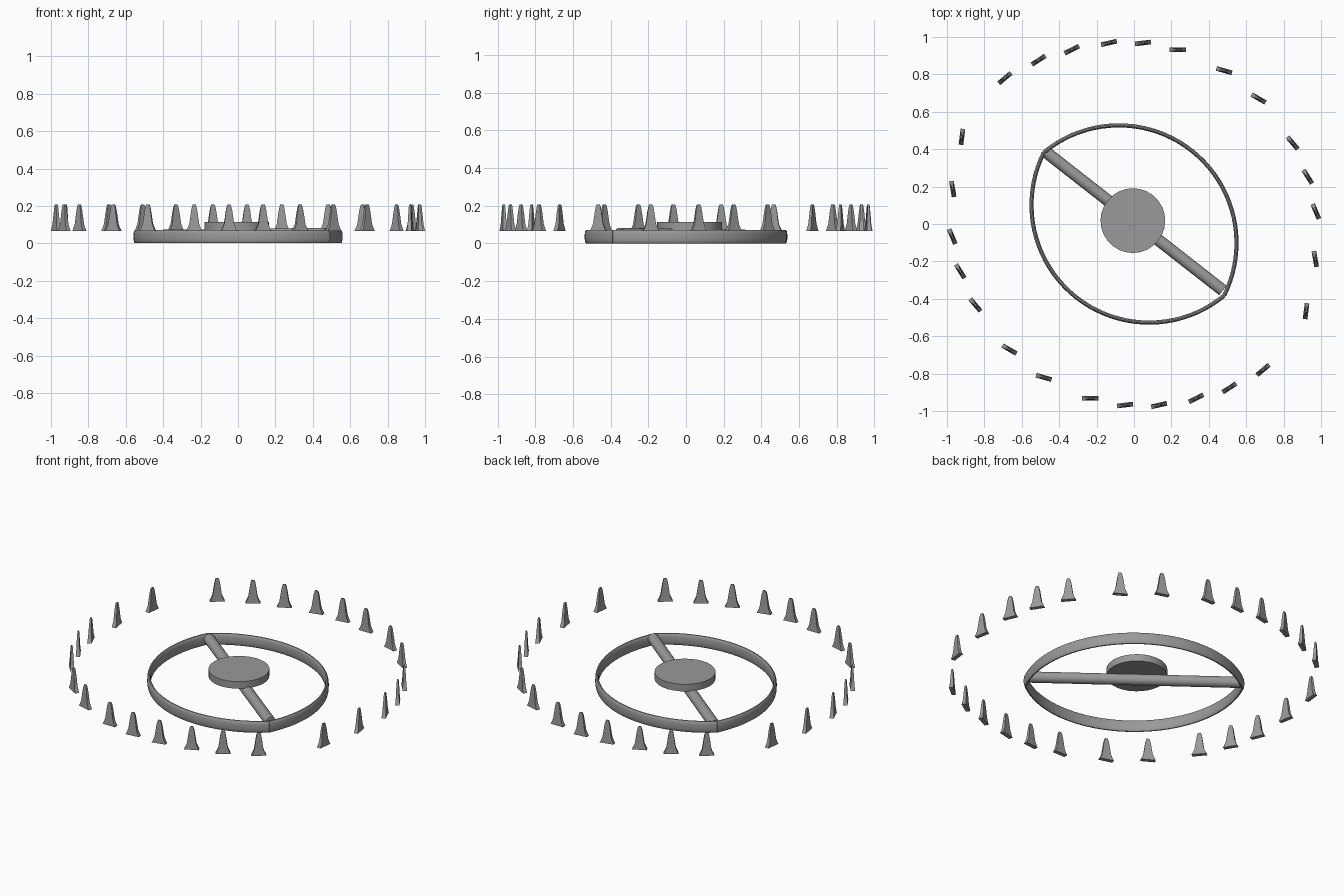
import bpy, bmesh, math
from mathutils import Vector

if "Cube" in bpy.data.objects:
    bpy.data.objects.remove(bpy.data.objects["Cube"])

grey = bpy.data.materials.new("mid grey")
grey.diffuse_color = (0.32, 0.32, 0.32, 1)
grey.use_nodes = True
grey.node_tree.nodes["Principled BSDF"].inputs["Base Color"].default_value = grey.diffuse_color


def loft(name, sections, smooth=40):
    """Skin a list of equal-sized closed cross-sections and cap both ends."""
    bm = bmesh.new()
    loops = [[bm.verts.new(p) for p in s] for s in sections]
    n = len(loops[0])
    for a, b in zip(loops, loops[1:]):
        for i in range(n):
            j = (i + 1) % n
            bm.faces.new((a[i], a[j], b[j], b[i]))
    bm.faces.new(loops[0][::-1])
    bm.faces.new(loops[-1])
    bmesh.ops.recalc_face_normals(bm, faces=bm.faces)
    me = bpy.data.meshes.new(name)
    bm.to_mesh(me)
    bm.free()
    me.materials.append(grey)
    ob = bpy.data.objects.new(name, me)
    bpy.context.collection.objects.link(ob)
    bpy.ops.object.select_all(action='DESELECT')
    ob.select_set(True)
    bpy.context.view_layer.objects.active = ob
    bpy.ops.object.shade_smooth_by_angle(angle=math.radians(smooth))
    return ob


# Ring: two opposed arcs meeting at pointed corners, oval cross-section
TILT = math.radians(-38.5)
R, OFF, SEG, SIDES = 0.629, 0.13, 40, 14


def ring_section(a, turn):
    pts = []
    for k in range(SIDES):
        t = 2 * math.pi * k / SIDES
        c, s = math.cos(t), math.sin(t)
        r = R + 0.011 * math.copysign(abs(c) ** 0.8, c)
        x, y = r * math.cos(a), r * math.sin(a) - OFF
        ct, st = math.cos(turn), math.sin(turn)
        z = 0.036 + 0.036 * math.copysign(abs(s) ** 0.8, s)
        pts.append((x * ct - y * st, x * st + y * ct, z))
    return pts


a0 = math.asin(OFF / R)
for half, turn in (("ring_back", TILT), ("ring_front", TILT + math.pi)):
    loft(half, [ring_section(a0 + (math.pi - 2 * a0) * i / SEG, turn)
                for i in range(SEG + 1)])

# Crossbar: round rod, slightly raised at the front right end
p0, p1 = Vector((-0.465, 0.38, 0.04)), Vector((0.475, -0.355, 0.051))
side = (p1 - p0).cross(Vector((0, 0, 1))).normalized()
up = side.cross(p1 - p0).normalized()
loft("crossbar", [[p + 0.032 * (math.cos(t) * side + math.sin(t) * up)
                   for t in (2 * math.pi * k / 20 for k in range(20))]
                  for p in (p0, p1)])

# Hub: flat disc on top of the crossbar
loft("hub_disc", [[(-0.006 + 0.173 * math.cos(t), 0.018 + 0.173 * math.sin(t), z)
                   for t in (2 * math.pi * k / 28 for k in range(28))]
                  for z in (0.071, 0.115)], 30)

# Spikes: (x, y, angle) for half the circle, repeated by a half turn
SPIKES = [(-0.69, 0.78, 40), (-0.51, 0.876, 33), (-0.332, 0.932, 26),
          (-0.134, 0.968, 13), (0.048, 0.968, 7), (0.234, 0.932, 0),
          (0.482, 0.82, -16), (0.666, 0.671, -30), (0.848, 0.433, -50),
          (0.929, 0.253, -58), (0.972, 0.067, -67), (0.969, -0.187, -80),
          (0.92, -0.466, -97)]
# height, half width, half thickness
PROFILE = [(0.067, 0.043, 0.0125), (0.085, 0.034, 0.0115), (0.103, 0.027, 0.010),
           (0.125, 0.0235, 0.009), (0.15, 0.02, 0.008), (0.175, 0.0165, 0.0065),
           (0.195, 0.0125, 0.0055), (0.208, 0.008, 0.004)]
for i, (x, y, deg) in enumerate(SPIKES):
    for flip in (1, -1):
        ca, sa = math.cos(math.radians(deg)), math.sin(math.radians(deg))
        secs = []
        for z, w, d in PROFILE:
            secs.append([(flip * (x + u * ca - v * sa), flip * (y + u * sa + v * ca), z)
                         for u, v in ((-w, -d), (w, -d), (w, d), (-w, d))])
        loft("spike_%d_%s" % (i + 1, "a" if flip > 0 else "b"), secs)
